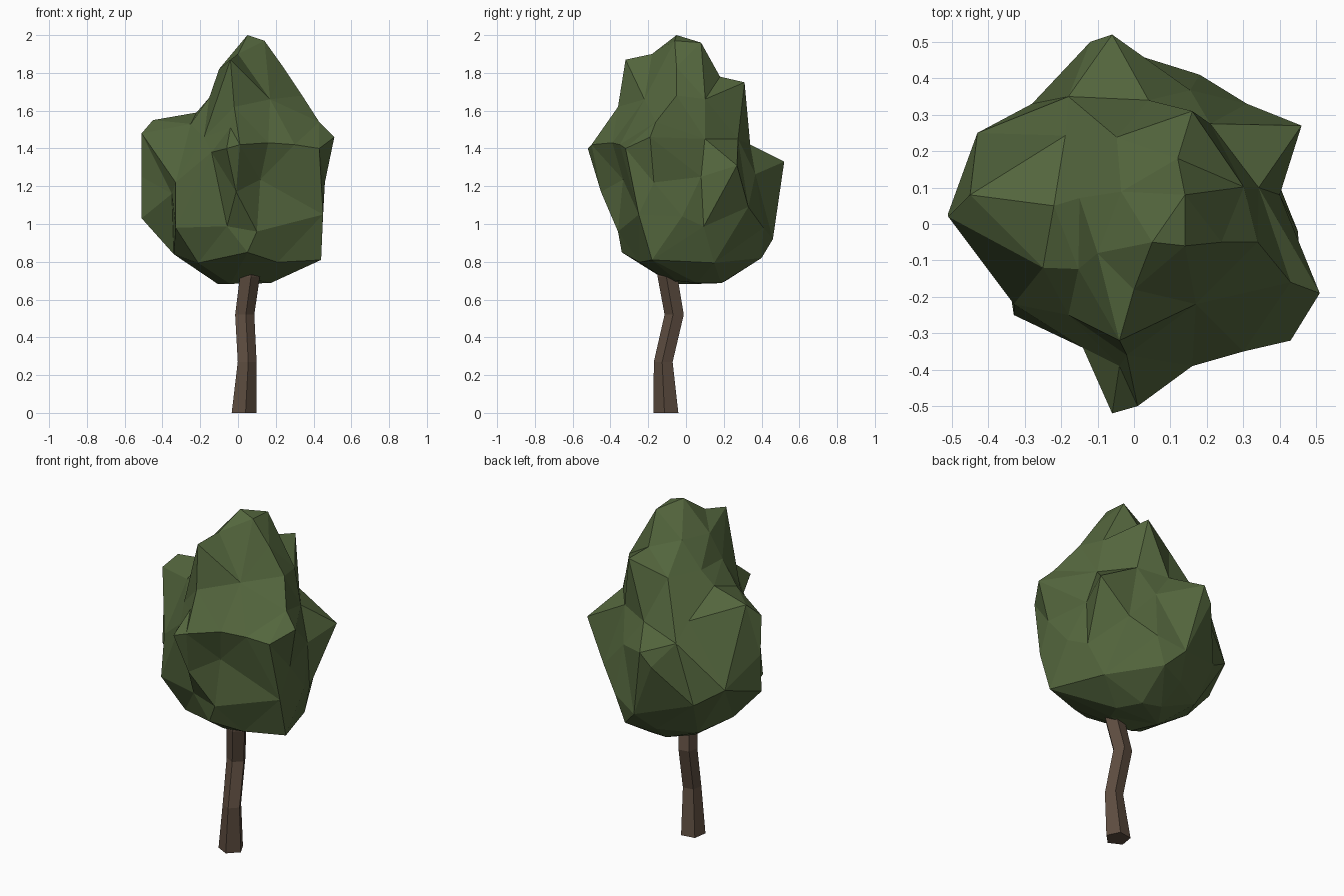
import bpy, bmesh, math, random
from mathutils import Vector

random.seed(4)
cube = bpy.data.objects.get("Cube")
if cube:
    bpy.data.objects.remove(cube, do_unlink=True)


def make_material(name, colour):
    mat = bpy.data.materials.new(name)
    mat.use_nodes = True
    mat.diffuse_color = (*colour, 1)
    mat.node_tree.nodes["Principled BSDF"].inputs["Base Color"].default_value = (*colour, 1)
    return mat


def make_object(name, bm, mat):
    bmesh.ops.recalc_face_normals(bm, faces=bm.faces)
    mesh = bpy.data.meshes.new(name)
    bm.to_mesh(mesh)
    bm.free()
    mesh.materials.append(mat)
    obj = bpy.data.objects.new(name, mesh)
    bpy.context.collection.objects.link(obj)
    return obj


def ring(x, y, z, rx, ry, sides, start):
    """Points of a level ellipse."""
    angles = [start + math.tau * i / sides for i in range(sides)]
    return [Vector((x + rx * math.cos(a), y + ry * math.sin(a), z)) for a in angles]


def on_ball(point):
    """Direction of a crown point as seen from the middle of the crown."""
    d = point - Vector((.03, 0, 1.3))
    d.z *= 0.65
    return d.normalized()


leaf_green = make_material("leaf_green", (0.088, 0.133, 0.047))
bark_brown = make_material("bark_brown", (0.112, 0.075, 0.052))

# Trunk: crooked five-sided tube running up into the crown
trunk_path = [(.029, -.103, 0, .07), (.046, -.118, .27, .053), (.033, -.06, .52, .054),
              (.06, -.095, .72, .056), (.07, -.09, .85, .05)]
bm = bmesh.new()
loops = [[bm.verts.new(p) for p in ring(x, y, z, r, r, 5, math.radians(-81))]
         for x, y, z, r in trunk_path]
for low, high in zip(loops, loops[1:]):
    for i in range(5):
        j = (i + 1) % 5
        bm.faces.new((low[i], low[j], high[j], high[i]))
bm.faces.new(loops[0])
bm.faces.new(loops[-1])
make_object("trunk", bm, bark_brown)

# Crown: jagged tips and hollows that stand out from the plain body
tips = [Vector(p) for p in (
    # top
    (.05, -.05, 2), (.14, -.06, 1.97), (.14, .08, 1.96), (-.1, -.08, 1.82),
    (.12, .18, 1.78), (.16, .31, 1.75), (0, -.18, 1.9), (-.04, -.32, 1.87),
    (.24, -.05, 1.83), (.34, -.05, 1.68), (.17, -.22, 1.66),
    # left shoulder
    (-.22, .05, 1.59), (-.45, .08, 1.55), (-.51, .02, 1.48), (-.25, -.12, 1.53),
    (-.51, .03, 1.25), (-.51, .02, 1.03), (-.43, .25, 1.1), (-.34, .04, .84),
    (-.33, -.25, .98), (-.33, -.22, 1.22), (-.35, -.12, 1.16),
    # front ridge
    (-.02, -.36, 1.62), (-.04, -.39, 1.51), (-.06, -.52, 1.4), (.01, -.5, 1.42),
    (-.01, -.45, 1.17), (-.14, -.34, 1.38), (.16, -.39, 1.43), (.1, -.36, .96),
    (.05, -.34, .85),
    # right shoulder
    (.3, -.35, 1.42), (.43, -.32, 1.4), (.51, -.19, 1.46), (.43, -.16, 1.54),
    (.46, -.17, 1.22), (.45, -.25, 1.05), (.45, -.02, 1.04), (.44, -.18, .81),
    (.4, .08, 1.25), (.46, .27, 1.31),
    # back
    (.31, .33, 1.09), (.04, .34, 1.42), (-.06, .52, 1.33), (-.12, .5, 1.25),
    (-.18, .35, 1.35), (.02, .46, .92), (.18, .41, .98), (.12, .4, .82),
    (-.28, .33, 1))]

# Crown body tiers: height, centre, half widths, number of points
tiers = [(.69, .04, .07, .14, .15, 6), (.8, .02, .03, .33, .33, 9),
         (1, 0, .03, .42, .38, 10), (1.25, 0, .02, .41, .36, 10),
         (1.46, .02, 0, .35, .32, 10), (1.66, .07, -.02, .25, .27, 8),
         (1.84, .07, -.06, .16, .2, 6)]
points = list(tips)
for n, (z, x, y, rx, ry, sides) in enumerate(tiers):
    for p in ring(x, y, z, rx, ry, sides, n * 0.4):
        p += Vector([random.uniform(-.015, .015) for _ in range(3)])
        if all((on_ball(p) - on_ball(t)).length > 0.27 for t in tips):
            points.append(p)

# Skin the points by wrapping them on a ball, then move each to its real place
bm = bmesh.new()
place = {bm.verts.new(on_ball(p)): p for p in points}
bmesh.ops.convex_hull(bm, input=bm.verts[:])
for v, p in place.items():
    v.co = p
make_object("crown", bm, leaf_green)
